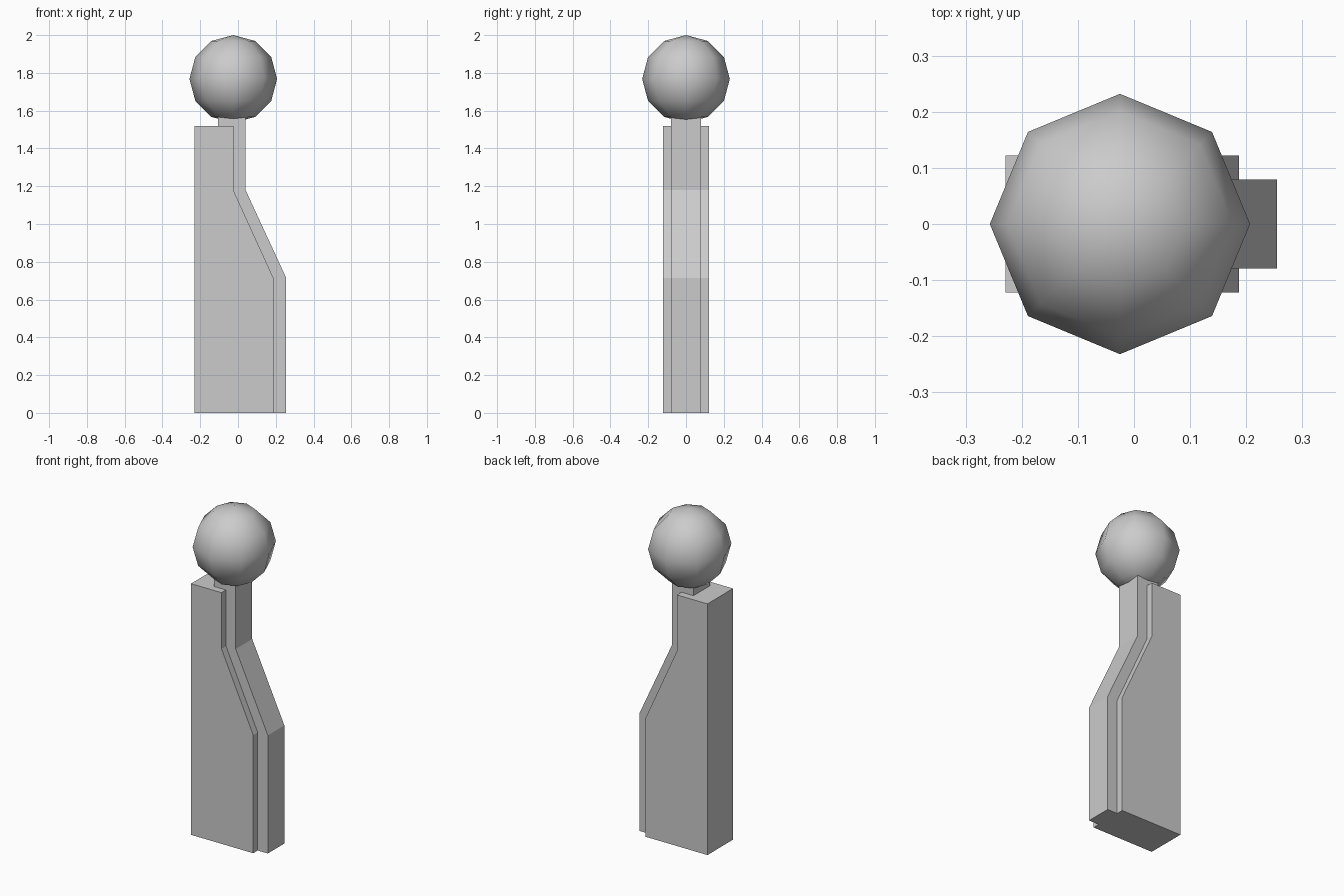
import bpy
import bmesh

cube = bpy.data.objects.get("Cube")
if cube:
    bpy.data.objects.remove(cube, do_unlink=True)

grey = bpy.data.materials.new("plain grey")
grey.use_nodes = True
colour = (0.6, 0.6, 0.6, 1)
grey.diffuse_color = colour
grey.node_tree.nodes["Principled BSDF"].inputs["Base Color"].default_value = colour


def add_object(name, bm):
    mesh = bpy.data.meshes.new(name)
    bmesh.ops.recalc_face_normals(bm, faces=bm.faces)
    bm.to_mesh(mesh)
    bm.free()
    mesh.materials.append(grey)
    obj = bpy.data.objects.new(name, mesh)
    bpy.context.collection.objects.link(obj)
    return obj


def add_plate(name, left, shoulder, hip, top, half_depth):
    """Extrude a bent side profile through the depth."""
    profile = [(left, 0), (hip, 0), (hip, 0.715), (shoulder, 1.18),
               (shoulder, top), (left, top)]
    bm = bmesh.new()
    face = bm.faces.new([bm.verts.new((x, -half_depth, z)) for x, z in profile])
    extruded = bmesh.ops.extrude_face_region(bm, geom=[face], use_keep_orig=True)
    verts = [v for v in extruded["geom"] if isinstance(v, bmesh.types.BMVert)]
    bmesh.ops.translate(bm, verts=verts, vec=(0, 2 * half_depth, 0))
    return add_object(name, bm)


# Wide outer body and the narrower core that rises into the neck
add_plate("outer_body", -0.229, -0.025, 0.187, 1.52, 0.122)
add_plate("inner_core", -0.105, 0.04, 0.255, 1.6, 0.079)

# Round knob, low-poly but smooth shaded
bm = bmesh.new()
bmesh.ops.create_uvsphere(bm, u_segments=8, v_segments=6, radius=0.232)
for face in bm.faces:
    face.smooth = True
knob = add_object("knob", bm)
knob.location = (-0.025, 0, 1.768)
